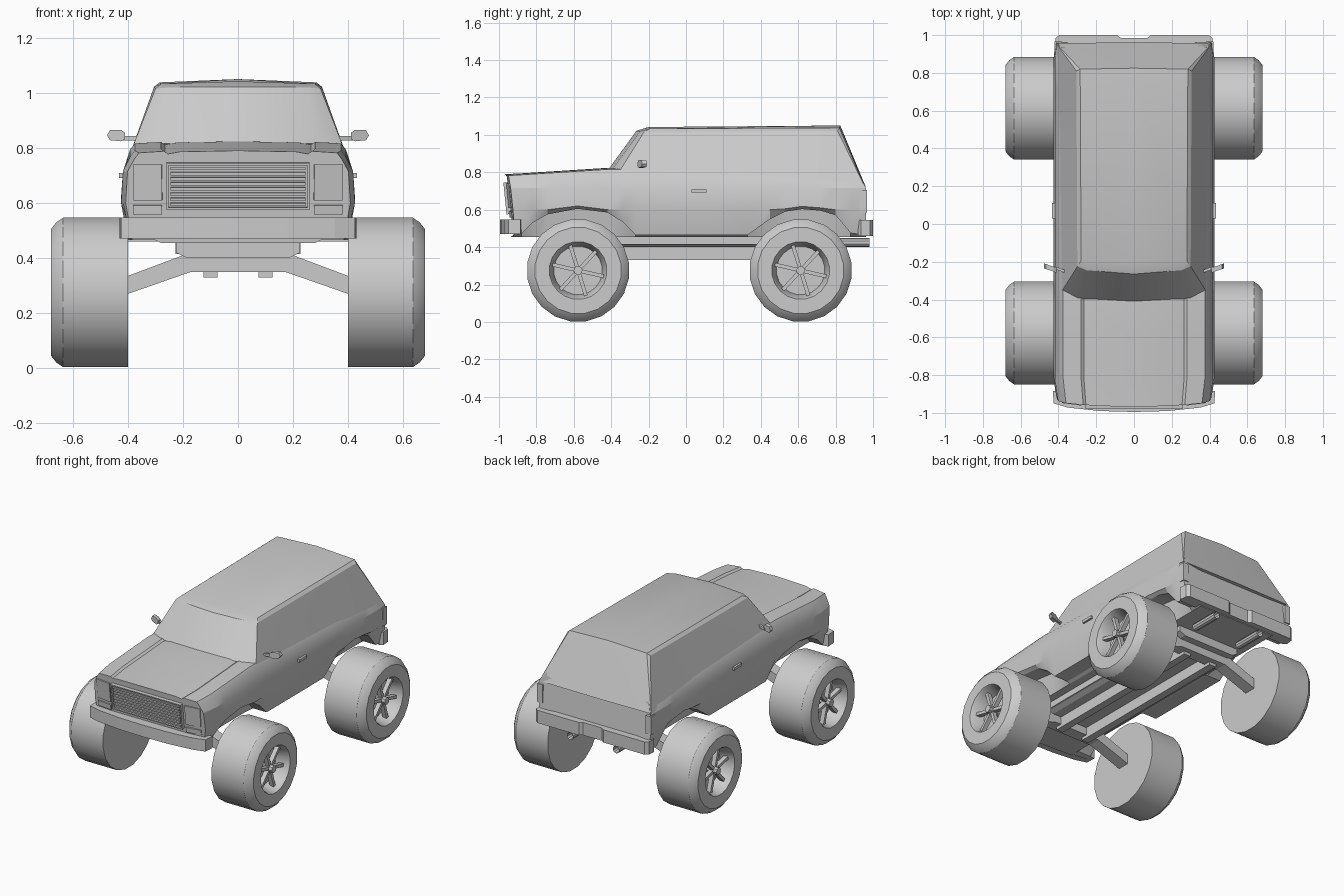
import bpy, bmesh, math
from mathutils import Vector, Matrix

if "Cube" in bpy.data.objects:
    bpy.data.objects.remove(bpy.data.objects["Cube"], do_unlink=True)

GREY = (0.6, 0.6, 0.6, 1)
paint = bpy.data.materials.new("light_grey")
paint.use_nodes = True
paint.diffuse_color = GREY
paint.node_tree.nodes["Principled BSDF"].inputs["Base Color"].default_value = GREY


def finish(name, bm, smooth=None):
    bmesh.ops.recalc_face_normals(bm, faces=bm.faces)
    mesh = bpy.data.meshes.new(name)
    bm.to_mesh(mesh)
    bm.free()
    mesh.materials.append(paint)
    ob = bpy.data.objects.new(name, mesh)
    bpy.context.collection.objects.link(ob)
    if smooth:
        bpy.ops.object.select_all(action="DESELECT")
        ob.select_set(True)
        bpy.context.view_layer.objects.active = ob
        bpy.ops.object.shade_smooth_by_angle(angle=math.radians(smooth))
    return ob


def interp(table, y):
    for (y0, v0), (y1, v1) in zip(table, table[1:]):
        if y <= y1:
            return v0 + (v1 - v0) * max(0, y - y0) / (y1 - y0)
    return table[-1][1]


def mirrored(half):
    """Closed outline from a half outline that runs up the +x side."""
    return half + [(-x, v) for x, v in reversed(half) if x > 0]


def add_loft(bm, rings, closed=False):
    rings = [[bm.verts.new(p) for p in ring] for ring in rings]
    n = len(rings[0])
    pairs = list(zip(rings, rings[1:] + rings[:1])) if closed else list(zip(rings, rings[1:]))
    for a, b in pairs:
        for i in range(n):
            j = (i + 1) % n
            bm.faces.new((a[i], a[j], b[j], b[i]))
    if not closed:
        bm.faces.new(rings[0])
        bm.faces.new(rings[-1])


def prism(name, outline, a, b, axis="z"):
    place = (lambda u, v, w: (u, v, w)) if axis == "z" else (lambda u, v, w: (u, w, v))
    bm = bmesh.new()
    add_loft(bm, [[place(u, v, w) for u, v in outline] for w in (a, b)])
    return finish(name, bm)


def add_box(bm, center, size, rot=None):
    m = Matrix.Translation(center) @ (rot or Matrix()) @ Matrix.Diagonal((*size, 1))
    bmesh.ops.create_cube(bm, size=1, matrix=m)


def box(name, center, size, rot=None):
    bm = bmesh.new()
    add_box(bm, center, size, rot)
    return finish(name, bm)


# Lower body: cross-sections lofted along the length, lifted over the wheels
ARCH = [(-0.95, 0.465), (-0.88, 0.47), (-0.82, 0.53), (-0.74, 0.575), (-0.58, 0.605), (-0.42, 0.585),
        (-0.34, 0.535), (-0.27, 0.465), (0.33, 0.465), (0.45, 0.55), (0.53, 0.59), (0.62, 0.603),
        (0.72, 0.595), (0.8, 0.57), (0.88, 0.475), (0.962, 0.465)]
TOP = [(-0.95, 0.79), (-0.4, 0.825), (0.962, 0.8)]
WIDTH = [(-0.95, 0.96), (-0.82, 1), (0.88, 1), (0.962, 0.98)]


def front_y(x, z):
    return -0.945 - (z - 0.55) * 0.1 + 0.15 * x * x


def body_ring(y):
    low, top, w = interp(ARCH, y), interp(TOP, y), interp(WIDTH, y)
    half = [(0, 0.455), (0.28, 0.455), (0.3, low), (0.4 * w, low), (0.425 * w, max(0.6, low + 0.015)),
            (0.418 * w, 0.715), (0.392 * w, top - 0.03), (0.375 * w, top - 0.008), (0.28 * w, top - 0.002),
            (0.265 * w, top - 0.012), (0.22 * w, top - 0.004), (0, top)]
    ring = []
    for x, z in mirrored(half):
        yy = y
        if y < -0.94:
            yy = front_y(x, z)
        elif y > 0.95:
            yy = y - max(0, z - 0.72) * 0.5
        ring.append((x, yy, z))
    return ring


bm = bmesh.new()
stations = sorted([y for y, _ in ARCH] + [-0.1, 0.1])
add_loft(bm, [body_ring(y) for y in stations])
finish("lower_body", bm, 20)

# Cabin: hull around the windscreen, roof and tail corners
bm = bmesh.new()
corners = [(0.388, -0.365, 0.79), (0.3, -0.395, 0.815), (0.3, -0.225, 1.015), (0.28, -0.195, 1.033),
           (0.25, -0.245, 1.02), (0.305, 0.81, 1.022), (0.285, 0.82, 1.038), (0.413, 0.957, 0.72)]
for x, y, z in corners:
    bm.verts.new((x, y, z))
    bm.verts.new((-x, y, z))
for y, z in [(-0.41, 0.822), (-0.265, 1.022), (-0.2, 1.042), (0.825, 1.05), (0.962, 0.72)]:
    bm.verts.new((0, y, z))
bmesh.ops.convex_hull(bm, input=bm.verts)
bmesh.ops.dissolve_limit(bm, angle_limit=math.radians(1), verts=bm.verts, edges=bm.edges)
finish("cabin", bm, 20)

# Bumpers
outer = [(0.39, -0.88), (0.43, -0.885), (0.425, -0.95), (0.35, -0.972), (0.18, -0.99), (0, -0.995)]
prism("front_bumper", mirrored([(0, -0.92), (0.39, -0.92)] + outer), 0.47, 0.548)
rear = [(0, 0.92), (0.4, 0.92), (0.42, 0.935), (0.415, 0.985), (0.395, 1.0), (0.09, 1.0), (0.07, 0.985), (0, 0.985)]
prism("rear_bumper", mirrored(rear), 0.46, 0.545)

# Grille: frame and horizontal slats
bm = bmesh.new()
lean = Matrix.Rotation(math.atan(0.1), 4, "X")
for i in range(8):
    z = 0.595 + i * 0.0186
    add_box(bm, (0, front_y(0, z), z), (0.49, 0.016, 0.011), lean)
for z in (0.58, 0.742):
    add_box(bm, (0, front_y(0, z), z), (0.52, 0.024, 0.008), lean)
for x in (-0.256, 0.256):
    add_box(bm, (x, front_y(0, 0.661), 0.661), (0.008, 0.024, 0.162), lean)
finish("grille", bm)


def wheel(name, s, yc):
    """Tyre and dished rim turned around the axle, with spokes and a hub."""
    bm = bmesh.new()
    n = 20
    profile = [(0.4, 0.275), (0.635, 0.275), (0.66, 0.258), (0.68, 0.232), (0.68, 0.155),
               (0.668, 0.148), (0.61, 0.135), (0.59, 0.13)]
    rings = []
    for x, r in profile:
        ring = []
        for i in range(n):
            a = math.tau * (i + 0.5) / n
            ring.append((s * x, yc + r * math.cos(a), 0.275 + r * math.sin(a)))
        rings.append(ring)
    add_loft(bm, rings)
    finish(name + "_tyre", bm, 25)

    bm = bmesh.new()
    for i in range(6):
        turn = Matrix.Rotation(math.tau * i / 6 + 0.3, 4, "X")
        off = turn @ Vector((0, 0, 0.075))
        add_box(bm, (s * 0.63, yc + off.y, 0.275 + off.z), (0.03, 0.02, 0.13), turn)
    hub = Matrix.Translation((s * 0.63, yc, 0.275)) @ Matrix.Rotation(math.pi / 2, 4, "Y")
    bmesh.ops.create_cone(bm, cap_ends=True, segments=8, radius1=0.024, radius2=0.024, depth=0.08, matrix=hub)
    finish(name + "_spokes", bm)


FRONT_AXLE, REAR_AXLE = -0.577, 0.613

# Parts repeated on both sides
for side, s in (("left", 1), ("right", -1)):
    wheel("front_wheel_" + side, s, FRONT_AXLE)
    wheel("rear_wheel_" + side, s, REAR_AXLE)

    yaw = Matrix.Rotation(s * 0.13, 4, "Z")
    y = front_y(0.33, 0.675)
    box("headlight_" + side, (s * 0.328, y, 0.675), (0.105, 0.014, 0.13), yaw @ lean)
    box("indicator_" + side, (s * 0.328, front_y(0.33, 0.575), 0.575), (0.105, 0.014, 0.034), yaw @ lean)
    box("tail_light_" + side, (s * 0.4, 0.947, 0.645), (0.04, 0.04, 0.12))
    box("door_handle_" + side, (s * 0.424, 0.07, 0.7), (0.018, 0.08, 0.018))

    # Mirror: stalk and housing
    box("mirror_stalk_" + side, (s * 0.395, -0.24, 0.835), (0.06, 0.014, 0.016), Matrix.Rotation(s * 0.35, 4, "Z"))
    head = [(0.41, 0.832), (0.425, 0.824), (0.465, 0.828), (0.476, 0.845), (0.465, 0.865), (0.425, 0.865), (0.41, 0.855)]
    bm = bmesh.new()
    add_loft(bm, [[(s * x, y + (x - 0.41) * 0.35, z) for x, z in head] for y in (-0.258, -0.232)])
    finish("mirror_" + side, bm)

    # Underside rails and exhaust pipe
    box("inner_rail_" + side, (s * 0.1, 0.02, 0.365), (0.05, 1.2, 0.07))
    box("outer_rail_" + side, (s * 0.21, 0.02, 0.435), (0.035, 1.3, 0.04))
    bm = bmesh.new()
    pipe = Matrix.Translation((s * 0.17, 0.88, 0.425)) @ Matrix.Rotation(math.pi / 2, 4, "X")
    bmesh.ops.create_cone(bm, cap_ends=True, segments=10, radius1=0.024, radius2=0.024, depth=0.2, matrix=pipe)
    tip = [f for f in bm.faces if f.calc_center_median().y > 0.97]
    bmesh.ops.inset_region(bm, faces=tip, thickness=0.006, depth=0)
    bmesh.ops.translate(bm, verts=list({v for f in tip for v in f.verts}), vec=(0, -0.04, 0))
    finish("exhaust_" + side, bm, 30)

# Floor pan and axles
prism("floor_pan", mirrored([(0, 0.4), (0.185, 0.4), (0.225, 0.42), (0.225, 0.46), (0, 0.46)]), -0.65, 0.7, "y")
axle = mirrored([(0, 0.35), (0.17, 0.35), (0.405, 0.268), (0.405, 0.333), (0.2, 0.41), (0, 0.41)])
for name, yc in (("front_axle", FRONT_AXLE), ("rear_axle", REAR_AXLE)):
    prism(name, axle, yc - 0.04, yc + 0.04, "y")
